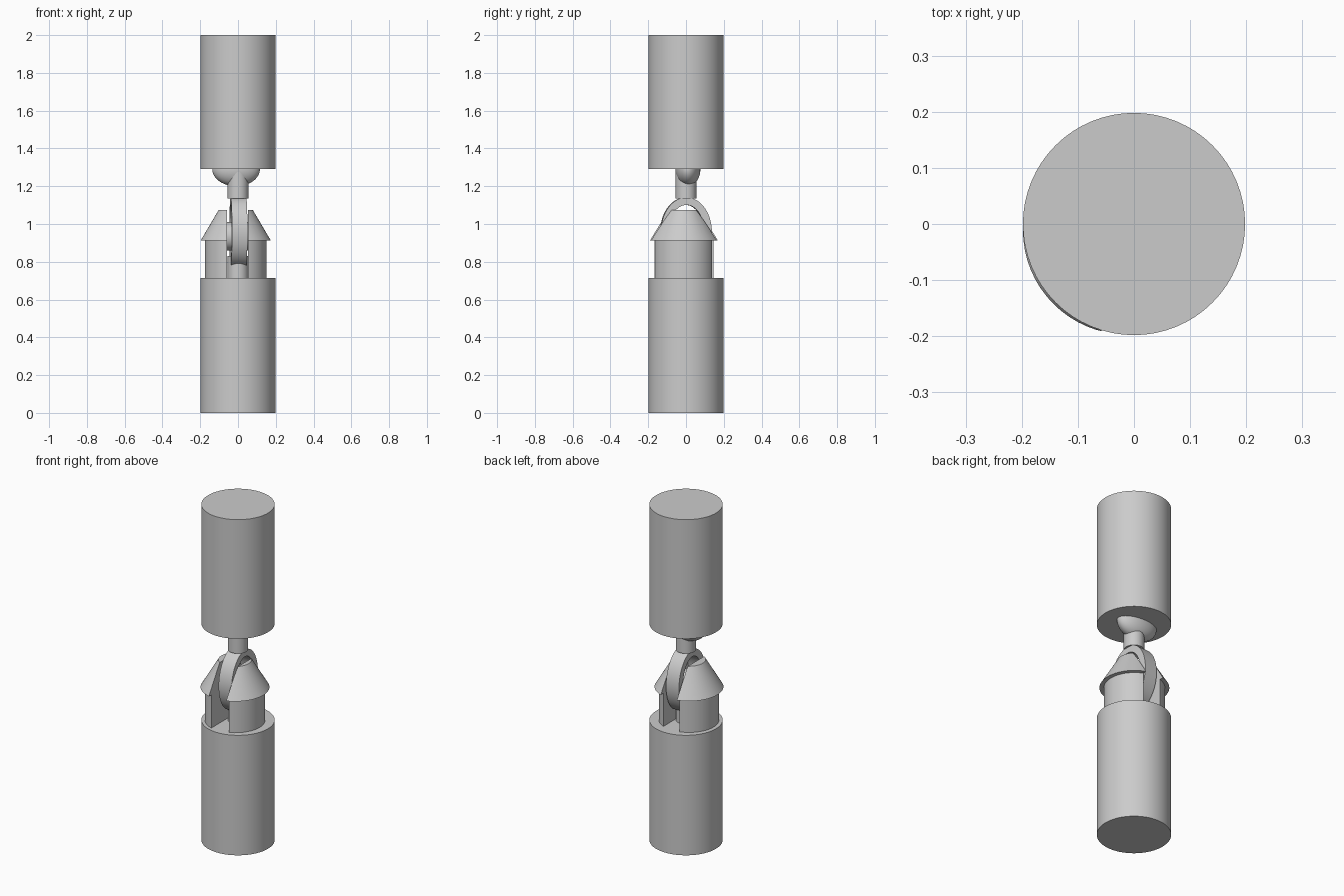
import bpy, bmesh, math
from mathutils import Matrix, Vector

cube = bpy.data.objects.get("Cube")
if cube:
    bpy.data.objects.remove(cube)

GREY = (0.6, 0.6, 0.6, 1)
metal = bpy.data.materials.new("plain grey")
metal.use_nodes = True
metal.diffuse_color = GREY
metal.node_tree.nodes["Principled BSDF"].inputs["Base Color"].default_value = GREY


def finish(name, bm):
    """Turn a bmesh into a smooth-shaded object with sharp corners kept."""
    bmesh.ops.recalc_face_normals(bm, faces=bm.faces)
    mesh = bpy.data.meshes.new(name)
    bm.to_mesh(mesh)
    bm.free()
    mesh.materials.append(metal)
    mesh.shade_smooth()
    mesh.set_sharp_from_angle(angle=math.radians(30))
    obj = bpy.data.objects.new(name, mesh)
    bpy.context.collection.objects.link(obj)
    return obj


def bridge(bm, a, b):
    n = len(a)
    for i in range(n):
        j = (i + 1) % n
        bm.faces.new((a[i], a[j], b[j], b[i]))


def ellipse(n):
    return [(math.cos(math.tau * i / n), math.sin(math.tau * i / n)) for i in range(n)]


def turned(profile, x=0, y=0, n=64):
    """Solid of revolution about a vertical axis from (radius, z) pairs."""
    bm = bmesh.new()
    loops = [[bm.verts.new((x + r * c, y + r * s, z)) for c, s in ellipse(n)]
             for r, z in profile]
    for a, b in zip(loops, loops[1:]):
        bridge(bm, a, b)
    bm.faces.new(loops[0])
    bm.faces.new(loops[-1])
    return bm


# Main rods and their short stems
finish("lower_rod", turned([(0.198, 0), (0.198, 0.715)]))
finish("upper_rod", turned([(0.198, 1.29), (0.198, 2.0)]))
finish("lower_stem", turned([(0.055, 0.70), (0.055, 0.83)], n=32))
finish("upper_stem", turned([(0.055, 1.135), (0.055, 1.30)], n=32))

# Rounded boss under the upper rod
bm = bmesh.new()
bmesh.ops.create_uvsphere(bm, u_segments=48, v_segments=24, radius=1)
bmesh.ops.scale(bm, vec=(0.126, 0.066, 0.09), verts=bm.verts)
bmesh.ops.translate(bm, vec=(-0.01, 0.01, 1.29), verts=bm.verts)
finish("upper_boss", bm)

# Fork: a cone-topped post split into two prongs by a slot
FORK = [(0.163, 0.71), (0.163, 0.912), (0.186, 0.912), (0.09, 1.075)]
for name, side, edge in (("left_prong", 1, 0.052), ("right_prong", -1, -0.058)):
    bm = turned(FORK, -0.012, -0.011)
    cut = bmesh.ops.bisect_plane(
        bm, geom=bm.verts[:] + bm.edges[:] + bm.faces[:],
        plane_co=Vector((edge, 0, 0)), plane_no=Vector((side, 0, 0)), clear_inner=True)
    rim = [e for e in cut["geom_cut"] if isinstance(e, bmesh.types.BMEdge)]
    bmesh.ops.edgeloop_fill(bm, edges=rim)
    finish(name, bm)

# Pin through the fork
bm = bmesh.new()
bmesh.ops.create_cone(bm, cap_ends=True, segments=32, radius1=0.075, radius2=0.075, depth=0.13,
                      matrix=Matrix.Translation((0, 0, 0.935)) @ Matrix.Rotation(math.pi / 2, 4, "Y"))
finish("cross_pin", bm)

# Flat oval link standing in the slot
bm = bmesh.new()
section = [(-0.041, 0), (0.041, 0), (0.041, 0.04), (-0.041, 0.04)]
loops = [[bm.verts.new((x, (0.135 - d) * c, (0.183 - d) * s)) for c, s in ellipse(64)]
         for x, d in section]
for a, b in zip(loops, loops[1:] + loops[:1]):
    bridge(bm, a, b)
link = finish("oval_link", bm)
link.location = (0.002, 0, 0.958)
link.rotation_euler.z = math.radians(3)
